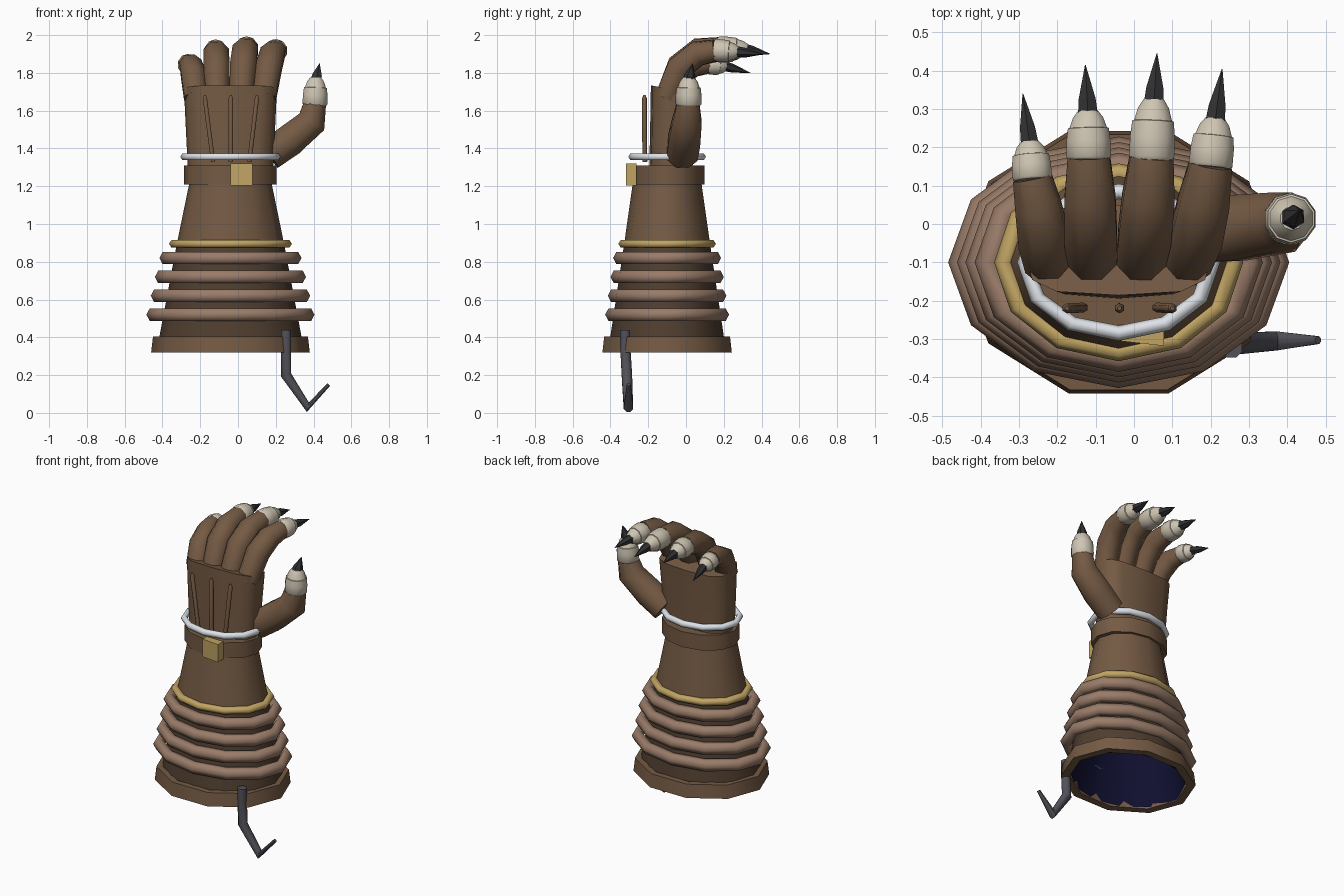
import bpy, bmesh, math
from mathutils import Vector

if "Cube" in bpy.data.objects:
    bpy.data.objects.remove(bpy.data.objects["Cube"])


def mat(name, r, g, b):
    m = bpy.data.materials.new(name)
    m.diffuse_color = (r, g, b, 1)
    m.use_nodes = True
    m.node_tree.nodes["Principled BSDF"].inputs["Base Color"].default_value = m.diffuse_color
    return m


BROWN = mat("brown leather", 0.175, 0.102, 0.057)
DARK = mat("dark brown leather", 0.08, 0.048, 0.029)
TAN = mat("light brown cord", 0.32, 0.20, 0.14)
GOLD = mat("gold", 0.53, 0.37, 0.125)
SILVER = mat("silver", 0.75, 0.78, 0.82)
BONE = mat("bone", 0.62, 0.56, 0.45)
CLAW = mat("black claw", 0.03, 0.03, 0.033)
STEEL = mat("dark steel", 0.085, 0.083, 0.10)
NAVY = mat("navy lining", 0.005, 0.005, 0.03)
CX, CY = -0.04, -0.10


def loft(name, rings, material, caps=(True, True), closed=False, flip=False, smooth=50):
    """Skin a list of equal-sized point loops."""
    bm = bmesh.new()
    loops = [[bm.verts.new(p) for p in ring] for ring in rings]
    pairs = list(zip(loops, loops[1:]))
    if closed:
        pairs.append((loops[-1], loops[0]))
    n = len(loops[0])
    for a, b in pairs:
        for i in range(n):
            j = (i + 1) % n
            bm.faces.new((a[i], a[j], b[j], b[i]))
    if not closed:
        if caps[0]:
            bm.faces.new(loops[0][::-1])
        if caps[1]:
            bm.faces.new(loops[-1])
    if flip:
        bmesh.ops.reverse_faces(bm, faces=bm.faces[:])
    elif closed or all(caps):
        bmesh.ops.recalc_face_normals(bm, faces=bm.faces[:])
    me = bpy.data.meshes.new(name)
    bm.to_mesh(me)
    bm.free()
    me.materials.append(material)
    ob = bpy.data.objects.new(name, me)
    bpy.context.collection.objects.link(ob)
    if smooth:
        bpy.ops.object.select_all(action='DESELECT')
        ob.select_set(True)
        bpy.context.view_layer.objects.active = ob
        bpy.ops.object.shade_smooth_by_angle(angle=math.radians(smooth))
    return ob


def oval(z, rx, ry, n=12, cx=CX, cy=CY, power=1.0):
    """Horizontal oval loop; power below 1 makes it boxier."""
    pts = []
    for i in range(n):
        a = math.tau * i / n
        c, s = math.cos(a), math.sin(a)
        pts.append((cx + rx * math.copysign(abs(c) ** power, c),
                    cy + ry * math.copysign(abs(s) ** power, s), z))
    return pts


def tube(name, path, radii, material, n=8, up=(0, 0, 1), smooth=50):
    """Sweep a polygon along a path with a radius at each point."""
    path = [Vector(p) for p in path]
    rings = []
    for i, p in enumerate(path):
        t = (path[min(i + 1, len(path) - 1)] - path[max(i - 1, 0)]).normalized()
        side = t.cross(Vector(up)).normalized()
        nor = side.cross(t)
        rings.append([p + radii[i] * (math.cos(a) * side + math.sin(a) * nor)
                      for a in (math.tau * (k + 0.5) / n for k in range(n))])
    return loft(name, rings, material, smooth=smooth)


def hoop(name, z, rx, ry, wide, tall, material, n=12, sides=6):
    """Oval ring; rx and ry are its outer radii."""
    rings = []
    for i in range(n):
        a = math.tau * i / n
        ring = []
        for k in range(sides):
            b = math.tau * k / sides
            o = wide * (math.cos(b) - 1)
            ring.append((CX + (rx + o) * math.cos(a), CY + (ry + o) * math.sin(a),
                         z + tall * math.sin(b)))
        rings.append(ring)
    return loft(name, rings, material, closed=True, smooth=75)


# Sleeve: dark ribbed lower part, plain upper part, lining
loft("lower_sleeve", [oval(0.34, 0.388, 0.31), oval(0.89, 0.285, 0.228)], DARK, (False, False))
loft("upper_sleeve", [oval(0.89, 0.285, 0.228), oval(1.215, 0.218, 0.182)], BROWN, (False, True))
loft("sleeve_lining", [oval(0.325, 0.367, 0.304), oval(0.88, 0.25, 0.175)], NAVY,
     (False, True), flip=True)

# Hem: thick open band at the bottom
loft("hem_band", [oval(0.32, 0.42, 0.36, 10), oval(0.405, 0.41, 0.35, 10),
                  oval(0.405, 0.375, 0.31, 10), oval(0.32, 0.37, 0.31, 10)], BROWN, closed=True)

# Cords around the sleeve
for i, (z, rx, ry) in enumerate([(0.52, 0.445, 0.328), (0.62, 0.422, 0.314),
                                 (0.72, 0.40, 0.30), (0.82, 0.376, 0.286)]):
    hoop(f"sleeve_cord_{i + 1}", z, rx, ry, 0.035, 0.038, TAN)
hoop("gold_cord", 0.895, 0.325, 0.258, 0.025, 0.023, GOLD)

# Wrist cuff, buckle and bracelet
loft("wrist_cuff", [oval(1.21, 0.245, 0.19, cy=-0.093), oval(1.31, 0.245, 0.19, cy=-0.093)],
     BROWN)
hoop("silver_bracelet", 1.356, 0.265, 0.205, 0.02, 0.021, SILVER)
loft("buckle", [[(-0.04, -0.305, z), (0.078, -0.318, z), (0.078, -0.262, z), (-0.04, -0.262, z)]
                for z in (1.205, 1.32)], GOLD)

# Palm, its top sloping down towards the fingertips side
top = [(x, y, 1.735 - 0.2 * (y + 0.19)) for x, y, _ in
       oval(0, 0.246, 0.118, 12, cy=-0.068, power=0.6)]
loft("palm", [oval(1.28, 0.225, 0.115, 12, cy=-0.08, power=0.7),
              oval(1.50, 0.236, 0.115, 12, cy=-0.075, power=0.65), top], BROWN)

# Tendons on the back of the hand
for i, (xb, xt) in enumerate([(-0.132, -0.175), (-0.038, -0.038), (0.06, 0.10)]):
    tube(f"tendon_{i + 1}", [(xb, -0.218, 1.33), (xt, -0.22, 1.665), (xt, -0.22, 1.682)],
         [0.013, 0.013, 0.006], BROWN, 6, up=(0, -1, 0), smooth=65)


def fingertip(name, start, end, tip, r, up):
    """Bone cap with a stepped rim, and a pointed claw."""
    s, e, t = Vector(start), Vector(end), Vector(tip)
    stops = [(-0.06, 0.9), (0.0, 1.0), (0.35, 0.99), (0.62, 0.92), (0.63, 0.84),
             (0.85, 0.68), (1.0, 0.45)]
    tube(name + "_bone_cap", [s.lerp(e, f) for f, _ in stops], [r * k for _, k in stops],
         BONE, 10, up, smooth=45)
    base = s.lerp(e, 0.85)
    tube(name + "_claw", [base, base.lerp(t, 0.35), t], [r * 0.5, r * 0.42, 0.001], CLAW, 6, up,
         smooth=0)


# Fingers: path points, cap end, claw tip, radius
fingers = {
    "little_finger": ([(-0.222, -0.1, 1.67), (-0.236, -0.04, 1.79), (-0.25, 0.045, 1.84),
                       (-0.265, 0.12, 1.847)], (-0.272, 0.215, 1.835), (-0.29, 0.34, 1.80), 0.054),
    "ring_finger": ([(-0.11, -0.1, 1.67), (-0.113, -0.03, 1.83), (-0.115, 0.065, 1.903),
                     (-0.118, 0.175, 1.917)], (-0.12, 0.295, 1.912), (-0.127, 0.415, 1.90), 0.061),
    "middle_finger": ([(0.017, -0.1, 1.67), (0.028, -0.03, 1.84), (0.038, 0.07, 1.918),
                       (0.046, 0.175, 1.932)], (0.052, 0.325, 1.925), (0.06, 0.445, 1.90), 0.062),
    "index_finger": ([(0.138, -0.1, 1.67), (0.163, -0.03, 1.83), (0.183, 0.06, 1.903),
                      (0.2, 0.155, 1.92)], (0.212, 0.275, 1.912), (0.23, 0.405, 1.90), 0.060),
}
for name, (path, end, tip, r) in fingers.items():
    tube(name, path, [0.068, r * 0.5 + 0.044, r * 1.18, r * 0.98], BROWN, 8, up=(0, -0.7, 0.7))
    fingertip(name, path[-1], end, tip, r, (0, 0, 1))

# Thumb
tube("thumb", [(0.165, -0.02, 1.365), (0.27, -0.01, 1.44), (0.39, 0.005, 1.54),
               (0.41, 0.013, 1.65)], [0.088, 0.092, 0.084, 0.062], BROWN, 8, up=(0, -1, 0))
fingertip("thumb", (0.407, 0.013, 1.635), (0.412, 0.015, 1.775), (0.432, 0.035, 1.85),
          0.069, (0, -1, 0))

# Hook hanging from the hem
tube("hook", [(0.255, -0.322, 0.44), (0.255, -0.322, 0.36), (0.255, -0.313, 0.2),
              (0.37, -0.305, 0.03), (0.48, -0.303, 0.15)],
     [0.029, 0.029, 0.03, 0.027, 0.011], STEEL, 8, up=(0, -1, 0))
